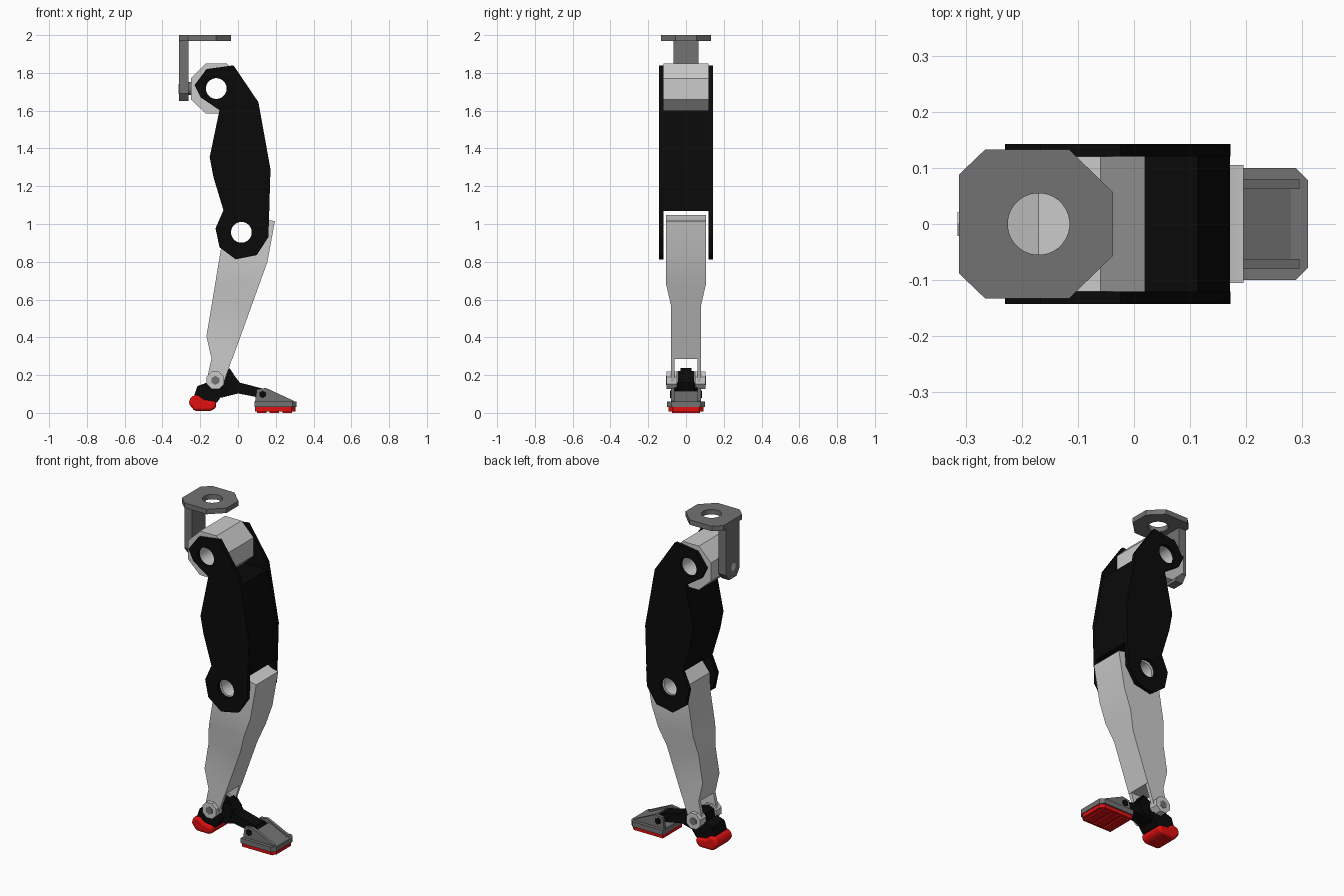
import bpy, bmesh, math
from mathutils import Vector

cube = bpy.data.objects.get("Cube")
if cube:
    bpy.data.objects.remove(cube, do_unlink=True)


def material(name, rgb):
    m = bpy.data.materials.new(name)
    m.use_nodes = True
    m.diffuse_color = (*rgb, 1)
    bsdf = next(n for n in m.node_tree.nodes if n.type == 'BSDF_PRINCIPLED')
    bsdf.inputs["Base Color"].default_value = (*rgb, 1)
    return m


LIGHT = material("light grey", (0.60, 0.60, 0.60))
GREY = material("mid grey", (0.17, 0.17, 0.17))
BLACK = material("black", (0.003, 0.003, 0.003))
RED = material("red", (0.75, 0.005, 0.005))

# How a profile point (u, v) at depth w lands in space, per extrusion axis
PLACE = {'x': lambda u, v, w: (w, u, v),
         'y': lambda u, v, w: (u, w, v),
         'z': lambda u, v, w: (u, v, w)}


def ngon(c, r, n, turn=0.5):
    return [(c[0] + r * math.cos(2 * math.pi * (i + turn) / n),
             c[1] + r * math.sin(2 * math.pi * (i + turn) / n)) for i in range(n)]


def prism(name, pts, axis, a, b, mat, holes=(), edit=None, bevel=0):
    """Extrude a profile, with round through-holes, from depth a to b."""
    bm = bmesh.new()
    place = PLACE[axis]
    loops = [pts] + [ngon(c, r, 32) for c, r in holes]
    edges = []
    for loop in loops:
        vs = [bm.verts.new(place(u, v, a)) for u, v in loop]
        edges += [bm.edges.new((vs[i - 1], vs[i])) for i in range(len(vs))]
    if holes:
        bmesh.ops.triangle_fill(bm, edges=edges, use_beauty=True)
    else:
        bm.faces.new([e.verts[1] for e in edges])
    ext = bmesh.ops.extrude_face_region(bm, geom=bm.faces[:])["geom"]
    moved = [g for g in ext if isinstance(g, bmesh.types.BMVert)]
    bmesh.ops.translate(bm, verts=moved, vec=Vector(place(0, 0, b - a)))
    if edit:
        edit(bm)
    bmesh.ops.recalc_face_normals(bm, faces=bm.faces[:])
    mesh = bpy.data.meshes.new(name)
    bm.to_mesh(mesh)
    bm.free()
    mesh.materials.append(mat)
    ob = bpy.data.objects.new(name, mesh)
    bpy.context.collection.objects.link(ob)
    if bevel:
        mod = ob.modifiers.new("Rounding", 'BEVEL')
        mod.width, mod.segments, mod.limit_method = bevel, 3, 'ANGLE'
    if holes:
        bpy.ops.object.select_all(action='DESELECT')
        ob.select_set(True)
        bpy.context.view_layer.objects.active = ob
        bpy.ops.object.shade_smooth_by_angle(angle=math.radians(25))
    return ob


def pair(name, pts, inner, outer, mat, **kw):
    """Matching prisms on the front (-y) and back (+y)."""
    prism("front_" + name, pts, 'y', -outer, -inner, mat, **kw)
    prism("back_" + name, pts, 'y', inner, outer, mat, **kw)


HIP, KNEE, ANKLE = (-0.115, 1.717), (0.018, 0.956), (-0.12, 0.172)
TOE = (0.13, 0.098)
BORE = 0.055

# Hip bracket: drilled top plate, hanging arm and pivot
prism("mount_plate", [(-0.265, 0.133), (-0.116, 0.133), (-0.037, 0.056), (-0.037, -0.056),
                      (-0.116, -0.133), (-0.265, -0.133), (-0.312, -0.088), (-0.312, 0.088)],
      'z', 1.97, 2.0, GREY, holes=[((-0.17, 0), BORE)])
prism("mount_arm", [(-0.065, 1.98), (-0.065, 1.69), (-0.035, 1.65), (0.035, 1.65),
                    (0.065, 1.69), (0.065, 1.98)], 'x', -0.312, -0.262, GREY)
prism("hip_pivot", ngon((0, 1.717), 0.035, 12), 'x', -0.265, -0.23, GREY)
prism("hip_bolt", ngon((0, 1.717), 0.025, 6), 'x', -0.315, -0.305, LIGHT)

# Hip block between the thigh plates
prism("hip_block", [(-0.17, 1.85), (-0.06, 1.85), (0.02, 1.77), (0.02, 1.66), (-0.06, 1.585),
                    (-0.17, 1.585), (-0.25, 1.66), (-0.25, 1.77)],
      'y', -0.12, 0.12, LIGHT, holes=[(HIP, BORE)])

# Thigh: two drilled plates and a solid core
pair("thigh_plate", [(-0.23, 1.735), (-0.167, 1.82), (-0.024, 1.84), (0.108, 1.645),
                     (0.172, 1.29), (0.161, 0.93), (0.098, 0.835), (-0.013, 0.813),
                     (-0.098, 0.877), (-0.119, 0.977), (-0.077, 1.073), (-0.13, 1.248),
                     (-0.15, 1.354), (-0.098, 1.603), (-0.198, 1.67)],
     0.12, 0.143, BLACK, holes=[(HIP, BORE), (KNEE, BORE)])
prism("thigh_core", [(-0.098, 1.6), (0.114, 1.6), (0.171, 1.29), (0.166, 1.07),
                     (-0.077, 1.073), (-0.13, 1.248), (-0.15, 1.354)],
      'y', -0.121, 0.121, BLACK)


# Shin: drilled at the knee, narrowing below the calf
def taper(bm):
    for z in (0.68, 0.57):
        bmesh.ops.bisect_plane(bm, geom=bm.verts[:] + bm.edges[:] + bm.faces[:],
                               plane_co=(0, 0, z), plane_no=(0, 0, 1))
    for v in bm.verts:
        if v.co.z < 0.6:
            v.co.y *= 0.08 / 0.105


prism("shin", [(0.195, 1.015), (0.16, 1.022), (0.11, 1.047), (-0.03, 1.047), (-0.085, 0.98),
               (-0.09, 0.87), (-0.167, 0.405), (-0.14, 0.285), (-0.03, 0.285), (0.156, 0.80)],
      'y', -0.105, 0.105, LIGHT, holes=[(KNEE, BORE)], edit=taper)

# Ankle fork: prongs, bosses and bolts
pair("ankle_prong", [(-0.14, 0.29), (-0.162, 0.19), (-0.12, 0.14), (-0.075, 0.16),
                     (-0.03, 0.29)], 0.06, 0.08, LIGHT)
pair("ankle_boss", ngon(ANKLE, 0.05, 8), 0.047, 0.103, LIGHT)
pair("ankle_bolt", ngon(ANKLE, 0.024, 6), 0.10, 0.106, GREY)

# Foot frame: ankle hub, heel carrier and the link to the toe
prism("ankle_hub", [(-0.165, 0.15), (-0.155, 0.2), (-0.12, 0.215), (-0.075, 0.2),
                    (-0.04, 0.222), (-0.005, 0.18), (-0.02, 0.12), (-0.1, 0.08)],
      'y', -0.045, 0.045, BLACK)
prism("hub_stop", [(-0.08, 0.19), (-0.045, 0.238), (-0.02, 0.2)], 'y', -0.028, 0.028, BLACK)
prism("heel_carrier", [(-0.235, 0.08), (-0.215, 0.142), (-0.165, 0.16), (-0.12, 0.14),
                       (-0.06, 0.125), (-0.112, 0.055), (-0.2, 0.05)],
      'y', -0.06, 0.06, BLACK)
prism("foot_link", [(-0.1, 0.19), (-0.03, 0.21), (0.01, 0.16), (0.145, 0.125), (0.16, 0.1),
                    (0.13, 0.078), (0.0, 0.103), (-0.09, 0.08)],
      'y', -0.04, 0.04, BLACK)
prism("heel_pad", [(-0.262, 0.05), (-0.25, 0.085), (-0.215, 0.097), (-0.18, 0.07),
                   (-0.115, 0.06), (-0.115, 0.03), (-0.14, 0.01), (-0.23, 0.01)],
      'y', -0.078, 0.078, RED, bevel=0.02)


# Toe: chamfered base, sloped cheeks with a sunk panel, and a red sole
def toe_outline(x0, x1, y, c):
    return [(x0, -y), (x1 - c, -y), (x1, -y + c), (x1, y - c), (x1 - c, y), (x0, y)]


prism("toe_base", toe_outline(0.087, 0.31, 0.1, 0.022), 'z', 0.03, 0.06, GREY)
pair("toe_cheek", [(0.09, 0.055), (0.1, 0.125), (0.148, 0.132), (0.295, 0.064), (0.295, 0.055)],
     0.062, 0.08, GREY)
prism("toe_panel", [(0.165, 0.055), (0.165, 0.115), (0.28, 0.06), (0.28, 0.055)],
      'y', -0.063, 0.063, GREY)
prism("toe_axle", ngon(TOE, 0.018, 8), 'y', -0.064, 0.064, BLACK)
pair("toe_bolt", ngon(TOE, 0.02, 6), 0.079, 0.085, BLACK)
prism("toe_sole", toe_outline(0.09, 0.305, 0.092, 0.022), 'z', 0.008, 0.032, RED)
for i in range(3):
    x = 0.1 + 0.068 * i
    prism(f"sole_tread_{i + 1}", [(x, -0.075), (x + 0.05, -0.075), (x + 0.05, 0.075), (x, 0.075)],
          'z', 0.0, 0.01, RED)
